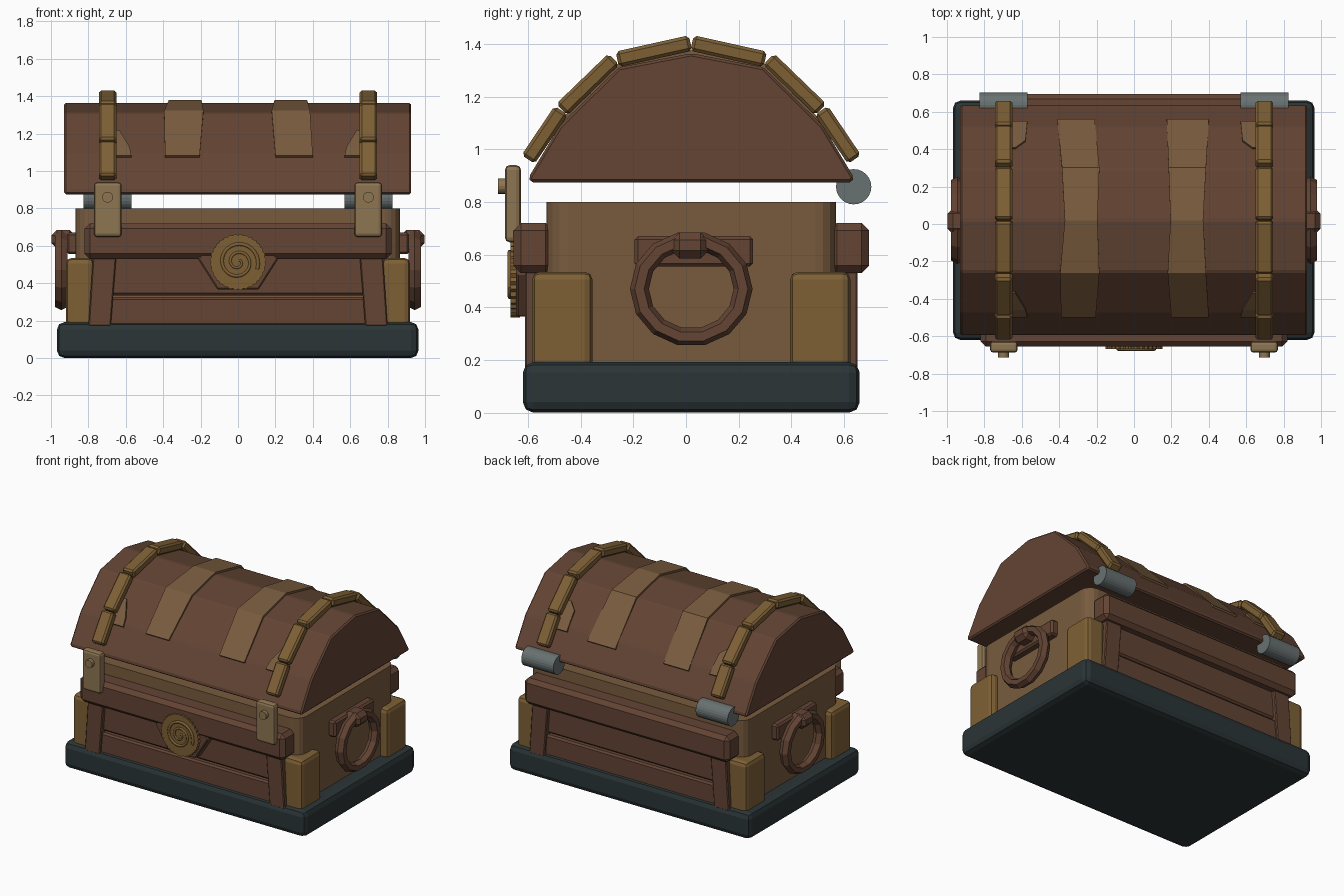
import bpy, bmesh, math
from mathutils import Matrix, Vector

if "Cube" in bpy.data.objects:
    bpy.data.objects.remove(bpy.data.objects["Cube"])

CY = 0.02  # symmetry plane of the chest in y


def mat(name, r, g, b):
    m = bpy.data.materials.new(name)
    m.diffuse_color = (r, g, b, 1)
    m.use_nodes = True
    m.node_tree.nodes["Principled BSDF"].inputs["Base Color"].default_value = m.diffuse_color
    return m


BROWN = mat("brown wood", 0.125, 0.058, 0.034)
TAN = mat("tan wood", 0.19, 0.105, 0.048)
GOLD = mat("gold wood", 0.21, 0.118, 0.036)
PLATE = mat("plate", 0.27, 0.18, 0.085)
DARK = mat("dark base", 0.024, 0.035, 0.037)
STEEL = mat("steel", 0.14, 0.165, 0.165)


def finish(bm, name, material, bevel=0, seg=1, edges=None):
    if bevel:
        bmesh.ops.bevel(bm, geom=edges or bm.edges[:], offset=bevel, segments=seg,
                        affect='EDGES', profile=0.5, clamp_overlap=True)
    bmesh.ops.recalc_face_normals(bm, faces=bm.faces[:])
    me = bpy.data.meshes.new(name)
    bm.to_mesh(me)
    bm.free()
    me.materials.append(material)
    ob = bpy.data.objects.new(name, me)
    bpy.context.collection.objects.link(ob)
    return ob


def box(name, x, y, z, material, bevel=0.0, seg=1, vertical=False):
    bm = bmesh.new()
    c = Vector((sum(x), sum(y), sum(z))) / 2
    bmesh.ops.create_cube(bm, size=1)
    bmesh.ops.scale(bm, vec=(x[1] - x[0], y[1] - y[0], z[1] - z[0]), verts=bm.verts)
    bmesh.ops.translate(bm, vec=c, verts=bm.verts)
    edges = None
    if vertical:
        edges = [e for e in bm.edges if abs(e.verts[0].co.z - e.verts[1].co.z) > 1e-4]
    return finish(bm, name, material, bevel, seg, edges)


def prism(name, pts, axis, a, b, material, bevel=0.0):
    """Extrude a 2D outline along x (pts are y,z) or y (pts are x,z)."""
    bm = bmesh.new()
    def co(p, t): return (t, *p) if axis == 'x' else (p[0], t, p[1])
    lo = [bm.verts.new(co(p, a)) for p in pts]
    hi = [bm.verts.new(co(p, b)) for p in pts]
    n = len(pts)
    bm.faces.new(lo)
    bm.faces.new(hi[::-1])
    for i in range(n):
        bm.faces.new((lo[i], hi[i], hi[(i + 1) % n], lo[(i + 1) % n]))
    return finish(bm, name, material, bevel)


def cyl(name, r, depth, loc, axis, material, n, bevel=0.0):
    bm = bmesh.new()
    bmesh.ops.create_cone(bm, cap_ends=True, segments=n, radius1=r, radius2=r, depth=depth)
    rot = Matrix.Rotation(math.pi / 2, 4, 'Y' if axis == 'x' else 'X')
    bmesh.ops.transform(bm, matrix=Matrix.Translation(loc) @ rot, verts=bm.verts)
    return finish(bm, name, material, bevel)


def my(y):  # mirror a y range to the back
    return tuple(sorted(2 * CY - v for v in y))


def mx(x, s):
    return tuple(sorted(s * v for v in x))


# base and body
box("base", (-0.968, 0.965), (-0.62, 0.66), (0, 0.192), DARK, 0.04, 2)
box("body", (-0.868, 0.865), (-0.53, 0.57), (0.15, 0.80), TAN, 0.08, 4, vertical=True)

# rails, planks, posts on front and back
for side, f in (("front", lambda y: y), ("back", my)):
    box(side + "_rail", (-0.82, 0.82), f((-0.655, -0.505)), (0.53, 0.72), BROWN, 0.028)
    box(side + "_lower_plank", (-0.76, 0.76), f((-0.595, -0.5)), (0.17, 0.325), BROWN, 0.012)
    box(side + "_upper_plank", (-0.76, 0.76), f((-0.585, -0.5)), (0.335, 0.55), BROWN, 0.012)
    for s, n in ((-1, "left"), (1, "right")):
        y0, y1 = f((-0.612, -0.5))
        prism(f"{side}_{n}_post", [(s * 0.80, 0.17), (s * 0.68, 0.17), (s * 0.65, 0.55),
                                   (s * 0.775, 0.55)], 'y', y0, y1, BROWN, 0.006)
        box(f"{side}_{n}_corner_block", mx((0.77, 0.92), s), f((-0.585, -0.355)),
            (0.15, 0.535), GOLD, 0.03, 2)

# ring handles on the sides
for s, n in ((-1, "left"), (1, "right")):
    box(n + "_handle_bracket", mx((0.84, 0.915), s), (-0.195, 0.255), (0.555, 0.67), BROWN, 0.012)
    box(n + "_handle_clamp", mx((0.87, 0.998), s), (-0.055, 0.085), (0.585, 0.685), BROWN, 0.03)
    bm = bmesh.new()
    N, M = 14, 6
    rings = []
    for i in range(N):
        a = 2 * math.pi * (i + 0.5) / N
        ring = []
        for j in range(M):
            b = 2 * math.pi * j / M
            r = 0.197 + 0.036 * math.cos(b)
            ring.append(bm.verts.new((s * (0.945 + 0.038 * math.sin(b)),
                                      CY + r * math.sin(a), 0.47 + 0.94 * r * math.cos(a))))
        rings.append(ring)
    for i in range(N):
        p, q = rings[i], rings[(i + 1) % N]
        for j in range(M):
            k = (j + 1) % M
            bm.faces.new((p[j], p[k], q[k], q[j]))
    finish(bm, n + "_ring_handle", BROWN)

# faceted lid
half = [(-0.612, 0.875), (-0.617, 0.895), (-0.50, 1.09), (-0.275, 1.312)]
half = [(y + CY, z) for y, z in half]
profile = half + [(CY, 1.365)] + [(2 * CY - y, z) for y, z in half[::-1]]
prism("lid", profile, 'x', -0.93, 0.926, BROWN, 0.01)


def lid_z(y):
    pts = profile[1:-1]
    for (y0, z0), (y1, z1) in zip(pts, pts[1:]):
        if y0 <= y <= y1:
            return z0 + (z1 - z0) * (y - y0) / (y1 - y0)


# tan worn straps that follow the lid
def strap(name, rows, lift=0.014):
    bm = bmesh.new()
    layers = []
    for y, x0, x1 in rows:
        z = lid_z(y)
        out = Vector((0, 0.5 * (y - CY), 0.25)).normalized() * lift
        layers.append([bm.verts.new(p) for p in (
            (x0, y - out.y, z - out.z), (x1, y - out.y, z - out.z),
            (x1, y + out.y, z + out.z), (x0, y + out.y, z + out.z))])
    for a, b in zip(layers, layers[1:]):
        for j in range(4):
            k = (j + 1) % 4
            bm.faces.new((a[j], a[k], b[k], b[j]))
    bm.faces.new(layers[0])
    bm.faces.new(layers[-1][::-1])
    finish(bm, name, TAN)


strap("left_lid_strap", [(-0.49, -0.39, -0.205), (-0.255, -0.395, -0.185), (CY, -0.37, -0.195),
                         (0.295, -0.385, -0.185), (0.55, -0.41, -0.21)])
strap("right_lid_strap", [(-0.49, 0.2, 0.4), (-0.255, 0.18, 0.385), (CY, 0.195, 0.37),
                          (0.295, 0.185, 0.385), (0.55, 0.175, 0.4)])
for s, n in ((-1, "left"), (1, "right")):
    a, b = mx((0.57, 0.72), s), mx((0.635, 0.72), s)
    strap(n + "_front_lid_patch", [(-0.49, *a), (-0.45, *mx((0.58, 0.72), s)), (-0.36, *b)])
    strap(n + "_back_lid_patch", [(0.40, *b), (0.44, *mx((0.58, 0.72), s)), (0.54, *a)])

# gold bands over the lid: three blocks per half
blocks = [(-0.537, 1.055, 0.225, 56), (-0.373, 1.247, 0.275, 44), (-0.122, 1.373, 0.285, 12.5)]
for s, n in ((-1, "left"), (1, "right")):
    for h in (1, -1):
        for i, (y, z, length, ang) in enumerate(blocks):
            ob = box(f"{n}_band_block", (-0.047, 0.047), (-length / 2, length / 2),
                     (-0.03, 0.03), GOLD, 0.012)
            ob.location = (s * 0.697, CY + h * (y - CY), z)
            ob.rotation_euler = (h * math.radians(ang), 0, 0)

# latches, studs and hinge barrels
for s, n in ((-1, "left"), (1, "right")):
    box(n + "_latch", mx((0.622, 0.77), s), (-0.688, -0.627), (0.647, 0.94), PLATE, 0.018, 2)
    cyl(n + "_latch_stud", 0.029, 0.05, (s * 0.697, -0.69, 0.86), 'y', PLATE, 16)
    cyl(n + "_hinge", 0.067, 0.256, (s * 0.698, 0.637, 0.858), 'x', STEEL, 24)

# medallion: backing, scalloped disc, spiral ridge
prism("medallion_backing", [(-0.215, 0.53), (-0.11, 0.365), (0.11, 0.365), (0.215, 0.53),
                            (0.15, 0.62), (-0.15, 0.62)], 'y', -0.645, -0.56, BROWN, 0.008)
disc = []
for i in range(64):
    r = 0.152 if i % 2 else 0.144
    a = 2 * math.pi * i / 64
    disc.append((r * math.cos(a), 0.513 + r * math.sin(a)))
prism("medallion", disc, 'y', -0.667, -0.63, GOLD)
cu = bpy.data.curves.new("medallion_spiral", 'CURVE')
cu.dimensions = '3D'
cu.bevel_depth = 0.011
cu.bevel_resolution = 1
sp = cu.splines.new('POLY')
sp.points.add(60)
for i, p in enumerate(sp.points):
    t = i / 60
    a = 0.9 - t * 4.4 * math.pi
    r = 0.012 + 0.098 * t
    p.co = (r * math.cos(a), -0.668, 0.513 + r * math.sin(a), 1)
    p.radius = 0.6 + 0.4 * t
cu.materials.append(GOLD)
bpy.context.collection.objects.link(bpy.data.objects.new("medallion_spiral", cu))
